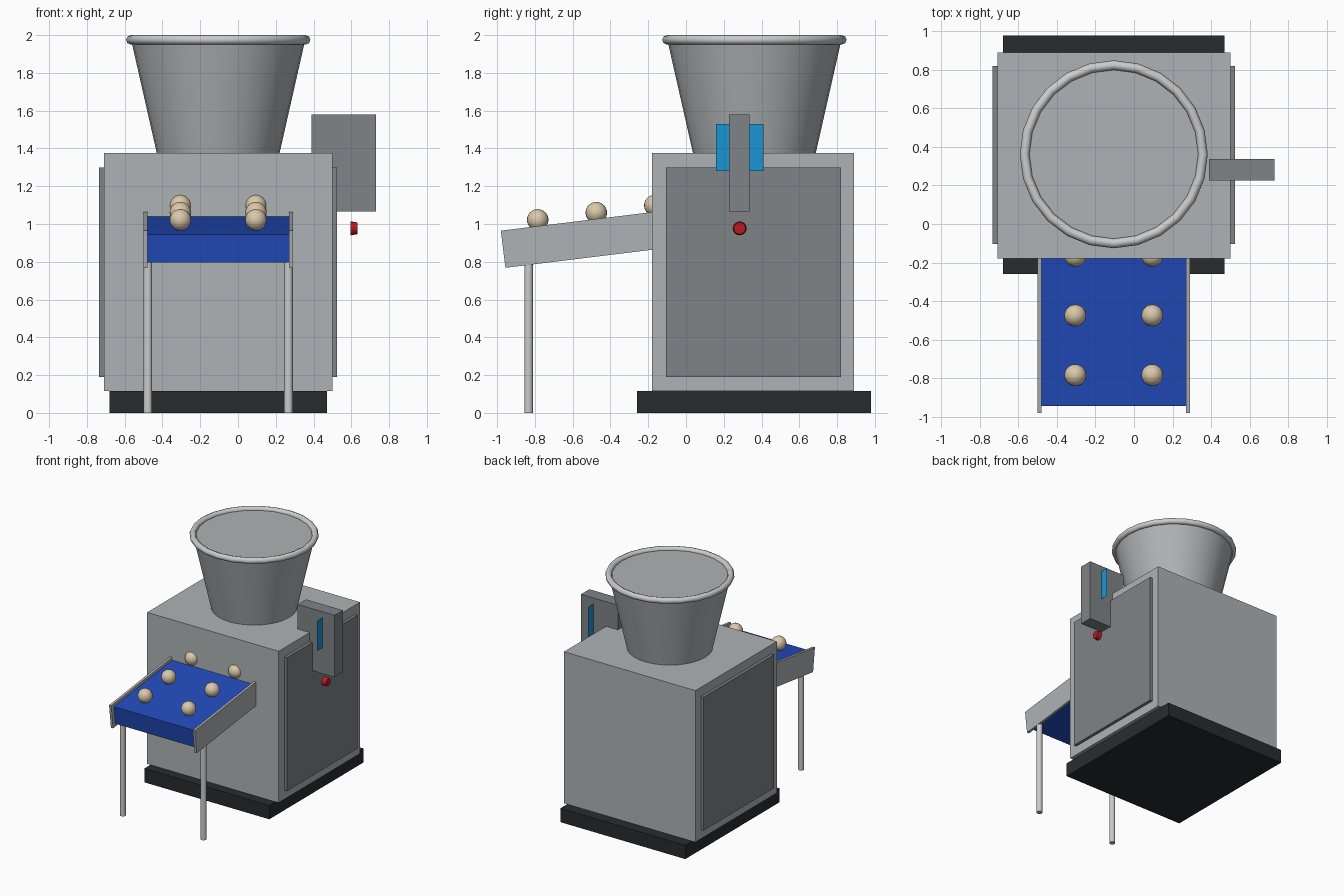
import bpy, bmesh
from math import radians, tan
from mathutils import Matrix

if "Cube" in bpy.data.objects:
    bpy.data.objects.remove(bpy.data.objects["Cube"])

def material(name, rgb):
    m = bpy.data.materials.new(name)
    m.diffuse_color = (*rgb, 1)
    m.use_nodes = True
    m.node_tree.nodes["Principled BSDF"].inputs["Base Color"].default_value = m.diffuse_color
    return m

STEEL = material("steel", (0.43, 0.45, 0.46))
PANEL = material("panel_grey", (0.21, 0.23, 0.24))
BRIGHT = material("bright_steel", (0.6, 0.61, 0.62))
BLACK = material("black", (0.022, 0.024, 0.026))
BLUE = material("belt_blue", (0.016, 0.07, 0.5))
SCREEN = material("screen_blue", (0.01, 0.3, 0.65))
RED = material("button_red", (0.5, 0.01, 0.015))
DOUGH = material("dough", (0.7, 0.58, 0.4))

def finish(name, bm, mat, smooth=False):
    me = bpy.data.meshes.new(name)
    bm.to_mesh(me)
    bm.free()
    ob = bpy.data.objects.new(name, me)
    bpy.context.collection.objects.link(ob)
    me.materials.append(mat)
    if smooth:
        bpy.ops.object.select_all(action='DESELECT')
        ob.select_set(True)
        bpy.context.view_layer.objects.active = ob
        bpy.ops.object.shade_smooth_by_angle(angle=radians(35))
    return ob

def box(name, x, y, z, mat, tilt=0.0):
    """Box from (min, max) ranges, tilted about its own centre."""
    bm = bmesh.new()
    c = [(a + b) / 2 for a, b in (x, y, z)]
    s = [b - a for a, b in (x, y, z)]
    bmesh.ops.create_cube(bm, size=1, matrix=Matrix.Diagonal((*s, 1)))
    ob = finish(name, bm, mat)
    ob.location = c
    ob.rotation_euler.x = tilt
    return ob

def cone(name, loc, r1, r2, depth, mat, sides, axis_x=False):
    bm = bmesh.new()
    bmesh.ops.create_cone(bm, cap_ends=True, segments=sides, radius1=r1, radius2=r2, depth=depth)
    ob = finish(name, bm, mat, True)
    ob.location = loc
    if axis_x:
        ob.rotation_euler.y = radians(90)
    return ob

# Base, cabinet and side panels
box("base_plinth", (-0.68, 0.47), (-0.26, 0.98), (0, 0.115), BLACK)
box("cabinet", (-0.71, 0.50), (-0.18, 0.89), (0.115, 1.375), STEEL)
for side, x in (("left", (-0.735, -0.70)), ("right", (0.49, 0.525))):
    box(side + "_panel", x, (-0.105, 0.82), (0.19, 1.30), PANEL)

# Hopper with rolled rim
HX, HY = -0.105, 0.362
cone("hopper", (HX, HY, 1.675), 0.325, 0.461, 0.60, STEEL, 32)
bpy.ops.mesh.primitive_torus_add(location=(HX, HY, 1.975), major_radius=0.463, minor_radius=0.025,
                                 major_segments=24, minor_segments=8)
rim = bpy.context.object
rim.name = "hopper_rim"
rim.data.materials.append(BRIGHT)
bpy.ops.object.shade_smooth_by_angle(angle=radians(50))

# Control box, screen sheet and stop button
box("control_box", (0.39, 0.73), (0.227, 0.337), (1.065, 1.58), PANEL)
bm = bmesh.new()
bmesh.ops.create_grid(bm, x_segments=1, y_segments=1, size=0.125)
screen = finish("control_screen", bm, SCREEN)
screen.location = (0.617, 0.284, 1.405)
screen.rotation_euler.y = radians(90)
cone("stop_button", (0.614, 0.284, 0.977), 0.037, 0.031, 0.038, RED, 16, True)

# Sloping conveyor: belt, side rails, legs
TILT = radians(7)
CY, CZ, CX = -0.475, 0.927, -0.105
box("conveyor_belt", (CX - 0.375, CX + 0.375), (CY - 0.465, CY + 0.465), (CZ - 0.075, CZ + 0.075), BLUE, TILT)
for side, s in (("left", -1), ("right", 1)):
    x = CX + s * 0.385
    box(side + "_rail", (x - 0.01, x + 0.01), (CY - 0.497, CY + 0.497), (CZ - 0.099, CZ + 0.099), STEEL, TILT)
    cone(side + "_leg", (CX + s * 0.372, -0.833, 0.41), 0.023, 0.023, 0.82, BRIGHT, 16)

# Dough balls resting on the belt in two columns
for i in range(3):
    for j, x in enumerate((-0.305, 0.095)):
        y = CY + (i - 1) * 0.31
        bm = bmesh.new()
        bmesh.ops.create_uvsphere(bm, u_segments=20, v_segments=12, radius=0.057)
        ball = finish(f"dough_ball_{i}_{j}", bm, DOUGH, True)
        ball.location = (x, y, CZ + 0.133 + (y - CY) * tan(TILT))
